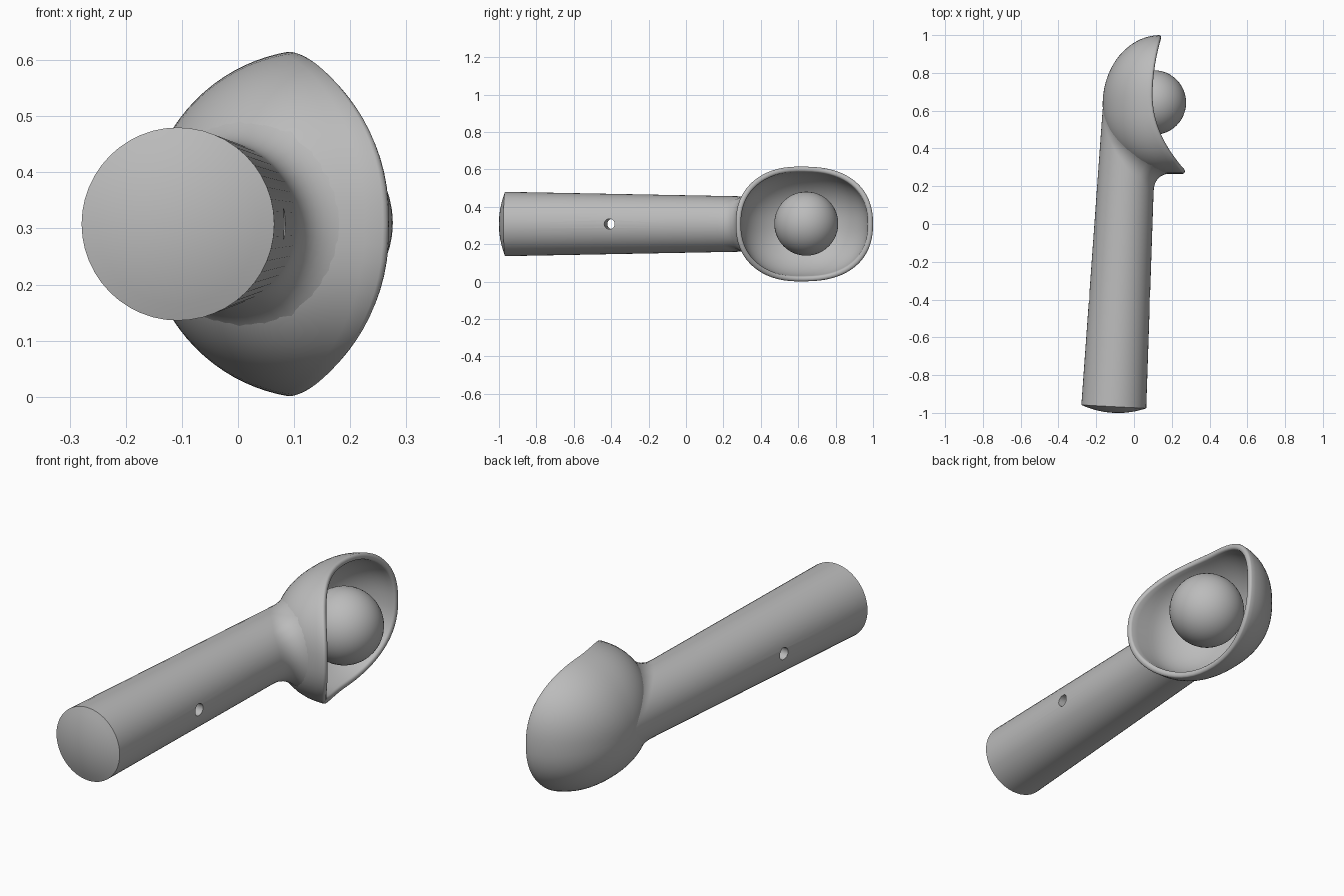
import bpy, bmesh, math
from mathutils import Vector
from mathutils.bvhtree import BVHTree
from mathutils.geometry import intersect_line_plane

old = bpy.data.objects.get("Cube")
if old:
    bpy.data.objects.remove(old, do_unlink=True)

grey = bpy.data.materials.new("plain grey")
grey.use_nodes = True
COLOUR = (0.5, 0.5, 0.5, 1)
grey.diffuse_color = COLOUR
grey.node_tree.nodes["Principled BSDF"].inputs["Base Color"].default_value = COLOUR

MID_Z = 0.308


def skin(rings, cap_end=False):
    """Join closed rings of points into a surface."""
    bm = bmesh.new()
    rows = [[bm.verts.new(p) for p in ring] for ring in rings]
    for a, b in zip(rows, rows[1:]):
        for i in range(len(a)):
            j = (i + 1) % len(a)
            bm.faces.new((a[i], a[j], b[j], b[i]))
    if cap_end:
        bm.faces.new(rows[-1])
    bmesh.ops.remove_doubles(bm, verts=bm.verts, dist=1e-5)
    bmesh.ops.recalc_face_normals(bm, faces=bm.faces)
    return bm


def make_object(name, bm):
    mesh = bpy.data.meshes.new(name)
    bm.to_mesh(mesh)
    obj = bpy.data.objects.new(name, mesh)
    bpy.context.collection.objects.link(obj)
    mesh.materials.append(grey)
    return obj


def activate(obj):
    bpy.ops.object.select_all(action='DESELECT')
    obj.select_set(True)
    bpy.context.view_layer.objects.active = obj


def smooth(obj):
    activate(obj)
    bpy.ops.object.shade_smooth_by_angle(angle=math.radians(40))


# Bowl: half ellipsoid with a saddle-shaped rim and a rounded lip
BACK, DEPTH, WALL, MID_Y = -0.166, 0.305, 0.028, 0.633
STEPS, AROUND = 20, 72


def power(v, n=2.3):
    return math.copysign(abs(v) ** (2 / n), v)


def bowl_point(angle, u, inset, lift=0):
    oy, oz = power(math.cos(angle)), power(math.sin(angle))
    off = MID_Y + 0.367 * oy - 0.68
    rim = 0.087 + (0.45 if off > 0 else 1.0) * off * off
    back = BACK + min(inset, WALL)
    x = back + (rim - back) * (1 - math.cos(u * math.pi / 2))
    d = min((x - back) / (DEPTH - inset), 1)
    r = math.sqrt(max(0, 1 - (1 - d) ** 2))
    return Vector((x + lift, MID_Y + (0.367 - inset) * r * oy,
                   MID_Z + (0.311 - inset) * r * oz))


profile = [(i / STEPS, 0, 0) for i in range(STEPS + 1)]
for k in range(1, 6):
    a = k * math.pi / 6
    profile.append((1, WALL * (1 - math.cos(a)) / 2, 0.011 * math.sin(a)))
profile += [(i / STEPS, WALL, 0) for i in range(STEPS, -1, -1)]
bowl_bm = skin([[bowl_point(2 * math.pi * i / AROUND, *p) for i in range(AROUND)]
                for p in profile])
tree = BVHTree.FromBMesh(bowl_bm)
smooth(make_object("bowl", bowl_bm))

# Handle frame: a slightly tilted, tapered shaft
BASE = Vector((-0.107, -0.967, MID_Z))
ALONG = Vector((0.053, 1, 0)).normalized()
SIDE = Vector((ALONG.y, -ALONG.x, 0))
UP = Vector((0, 0, 1))
SIDES, JOIN = 48, 0.95
ANGLES = [2 * math.pi * i / SIDES for i in range(SIDES)]


def radial(a):
    return SIDE * math.cos(a) + UP * math.sin(a)


def shaft(a, s, scale=1.0):
    return BASE + ALONG * s + radial(a) * (0.172 - 0.019 * s) * scale


# Grip: solid shaft with a domed butt end
rings = []
for k in range(7):
    t = k / 6
    rings.append([shaft(a, -0.033 * (1 - t * t), t) for a in ANGLES])
rings.append([shaft(a, JOIN) for a in ANGLES])
grip = make_object("handle_grip", skin(rings, cap_end=True))

# Cross hole through the grip
bm = bmesh.new()
bmesh.ops.create_cone(bm, cap_ends=True, segments=24, radius1=0.028,
                      radius2=0.028, depth=0.6)
cutter = make_object("hole_cutter", bm)
cutter.rotation_mode = 'QUATERNION'
cutter.rotation_quaternion = SIDE.to_track_quat('Z', 'Y')
cutter.location = BASE + ALONG * 0.567
cutter.hide_render = True
cut = grip.modifiers.new("cross_hole", 'BOOLEAN')
cut.object = cutter
cut.solver = 'EXACT'
activate(grip)
bpy.ops.object.modifier_apply(modifier=cut.name)
bpy.data.objects.remove(cutter, do_unlink=True)
smooth(grip)

# Neck: shaft continued to the bowl, flaring into it with a fillet
columns = []
for a in ANGLES:
    start = shaft(a, JOIN)
    ray = (shaft(a, 1.7) - start).normalized()
    hit = tree.ray_cast(start, ray, 0.66)[0] or start + ray * 0.62
    flare = 0.065 + 0.03 * math.cos(a)
    foot, normal = tree.find_nearest(hit + radial(a) * flare)[:2]
    corner = intersect_line_plane(start, start + ray, foot, normal)
    if corner is None or (corner - hit).length > flare:
        corner = hit
    begin = corner - ray * flare
    foot = foot - normal * 0.002
    column = [start]
    for k in range(11):
        t = k / 10
        column.append(begin * (1 - t) ** 2 + corner * 2 * t * (1 - t) + foot * t * t)
    columns.append(column)
smooth(make_object("neck", skin(list(zip(*columns)))))

# Ball resting in the bowl
bm = bmesh.new()
bmesh.ops.create_uvsphere(bm, u_segments=48, v_segments=24, radius=0.171)
bmesh.ops.translate(bm, verts=bm.verts, vec=(0.105, 0.643, MID_Z + 0.002))
smooth(make_object("ball", bm))
